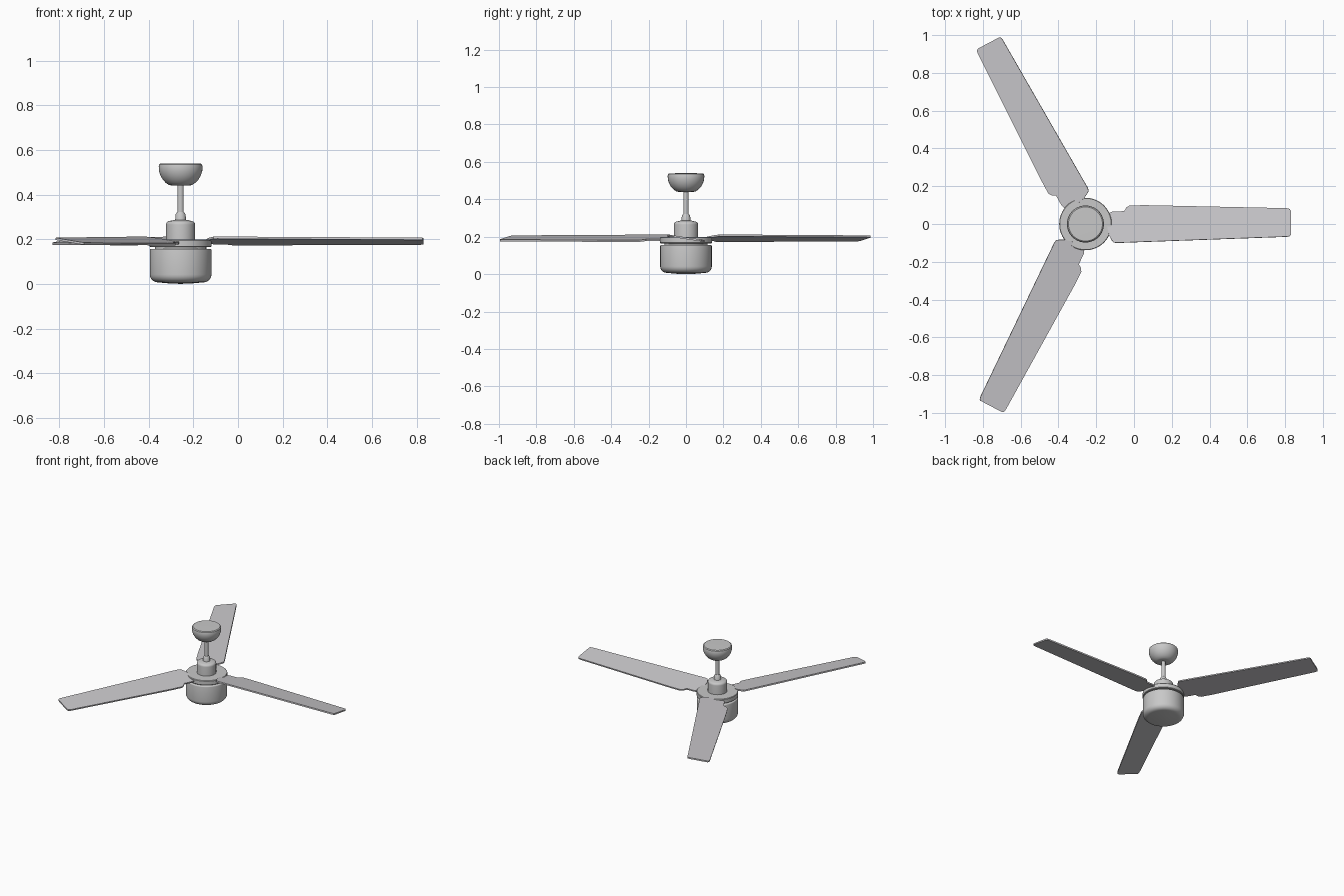
import bpy, bmesh, math
from mathutils import Matrix

if "Cube" in bpy.data.objects:
    bpy.data.objects.remove(bpy.data.objects["Cube"])

AXIS_X = -0.257   # the hub is off-centre because of the three uneven blades


def material(name, rgb):
    m = bpy.data.materials.new(name)
    m.diffuse_color = (*rgb, 1)
    m.use_nodes = True
    m.node_tree.nodes["Principled BSDF"].inputs["Base Color"].default_value = m.diffuse_color
    return m


body_mat = material("satin grey", (0.58, 0.58, 0.58))
blade_mat = material("pale grey", (0.59, 0.58, 0.60))


def finish(name, bm, mat, angle=35):
    bmesh.ops.recalc_face_normals(bm, faces=bm.faces)
    me = bpy.data.meshes.new(name)
    bm.to_mesh(me)
    bm.free()
    me.materials.append(mat)
    ob = bpy.data.objects.new(name, me)
    bpy.context.collection.objects.link(ob)
    bpy.ops.object.select_all(action='DESELECT')
    ob.select_set(True)
    bpy.context.view_layer.objects.active = ob
    bpy.ops.object.shade_smooth_by_angle(angle=math.radians(angle))
    return ob


def lathe(name, profile, mat, steps=64):
    """Spin a profile of (radius, z), starting and ending on the axis."""
    bm = bmesh.new()
    verts = [bm.verts.new((r, 0, z)) for r, z in profile]
    edges = [bm.edges.new(p) for p in zip(verts, verts[1:])]
    bmesh.ops.spin(bm, geom=verts + edges, cent=(0, 0, 0), axis=(0, 0, 1),
                   angle=2 * math.pi, steps=steps)
    bmesh.ops.remove_doubles(bm, verts=bm.verts, dist=1e-5)
    bmesh.ops.translate(bm, verts=bm.verts, vec=(AXIS_X, 0, 0))
    return finish(name, bm, mat)


def arc(cr, cz, radius, a0, a1, n=6):
    """Rounded corner for a profile."""
    return [(cr + radius * math.cos(math.radians(a0 + (a1 - a0) * i / n)),
             cz + radius * math.sin(math.radians(a0 + (a1 - a0) * i / n)))
            for i in range(n + 1)]


# Motor housing with a rounded, slightly domed bottom
lathe("motor_housing",
      [(0, 0), (0.05, 0.002), (0.095, 0.006)] + arc(0.103, 0.042, 0.035, -85, 0)
      + arc(0.131, 0.150, 0.007, 0, 90, 4) + [(0, 0.157)], body_mat)

# Narrow neck showing in the gap, then the blade disc
lathe("neck", [(0, 0.15), (0.115, 0.15), (0.115, 0.17), (0, 0.17)], body_mat)
lathe("blade_disc", [(0, 0.165), (0.136, 0.165), (0.139, 0.168), (0.139, 0.195),
                     (0.136, 0.199), (0, 0.199)], body_mat)

# Upper cap, rod collar and down rod
lathe("upper_cap", [(0, 0.19), (0.065, 0.19)] + arc(0.049, 0.265, 0.016, 0, 75)
      + [(0.03, 0.286), (0, 0.286)], body_mat)
lathe("rod_collar", [(0, 0.28), (0.025, 0.28), (0.022, 0.312), (0.015, 0.322),
                     (0, 0.322)], body_mat, 32)
lathe("down_rod", [(0, 0.30), (0.014, 0.30), (0.014, 0.46), (0, 0.46)], body_mat, 32)

# Ceiling canopy bowl
lathe("ceiling_canopy",
      [(0, 0.440), (0.040, 0.440), (0.052, 0.443), (0.067, 0.453), (0.080, 0.467),
       (0.090, 0.484), (0.097, 0.505), (0.098, 0.525), (0.096, 0.534), (0.090, 0.539),
       (0, 0.540)], body_mat)

# Blades: stepped root, long taper, rounded tip corners, pitched about their length
OUTLINE = [(0.10, 0.050), (0.145, 0.066), (0.205, 0.068), (0.217, 0.088), (0.235, 0.099),
           (0.32, 0.100), (1.065, 0.084), (1.081, 0.080), (1.087, 0.070),
           (1.087, -0.055), (1.083, -0.064), (1.068, -0.068), (0.165, -0.101),
           (0.148, -0.098), (0.140, -0.088), (0.125, -0.060)]
PITCH = math.radians(-8.5)
THICK = 0.010

for i, deg in enumerate((0, 117.8, 242.3)):
    bm = bmesh.new()
    face = bm.faces.new([bm.verts.new((x, y, -THICK / 2)) for x, y in OUTLINE])
    ext = bmesh.ops.extrude_face_region(bm, geom=[face])
    top = [g for g in ext["geom"] if isinstance(g, bmesh.types.BMVert)]
    bmesh.ops.translate(bm, verts=top, vec=(0, 0, THICK))
    bm.transform(Matrix.Translation((AXIS_X, 0, 0.192))
                 @ Matrix.Rotation(math.radians(deg), 4, 'Z')
                 @ Matrix.Rotation(PITCH, 4, 'X'))
    finish(f"blade_{i + 1}", bm, blade_mat, 30)
